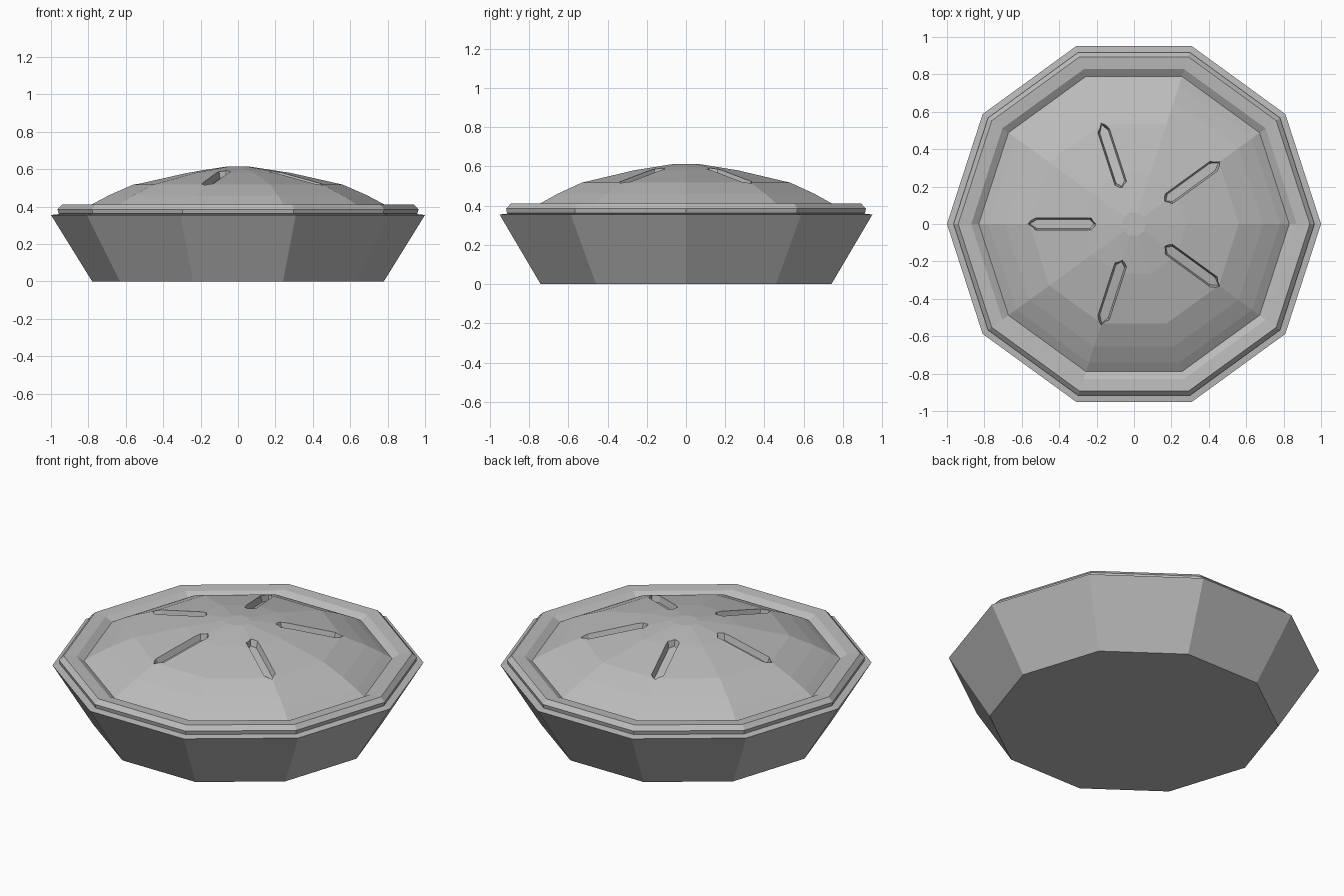
import bpy, bmesh
from math import cos, sin, pi, radians
from mathutils import Matrix, Vector

SIDES = 10

cube = bpy.data.objects.get("Cube")
if cube:
    bpy.data.objects.remove(cube, do_unlink=True)

grey = bpy.data.materials.new("plain grey")
grey.use_nodes = True
colour = (0.5, 0.5, 0.5, 1)
grey.diffuse_color = colour
grey.node_tree.nodes["Principled BSDF"].inputs["Base Color"].default_value = colour


def make_object(name, bm):
    bmesh.ops.recalc_face_normals(bm, faces=bm.faces)
    mesh = bpy.data.meshes.new(name)
    bm.to_mesh(mesh)
    bm.free()
    mesh.materials.append(grey)
    obj = bpy.data.objects.new(name, mesh)
    bpy.context.collection.objects.link(obj)
    return obj


def loft(bm, rings):
    """Skin a closed solid through rings of equal point count."""
    loops = [[bm.verts.new(p) for p in ring] for ring in rings]
    for low, high in zip(loops, loops[1:]):
        for i in range(len(low)):
            j = (i + 1) % len(low)
            bm.faces.new((low[i], low[j], high[j], high[i]))
    bm.faces.new(loops[0][::-1])
    bm.faces.new(loops[-1])


def lathe(name, profile):
    bm = bmesh.new()
    loft(bm, [[(r * cos(2 * pi * i / SIDES), r * sin(2 * pi * i / SIDES), z)
               for i in range(SIDES)] for r, z in profile])
    return make_object(name, bm)


# Pan with flared sides and a flat lip
lathe("pan", [(0.78, 0), (1.0, 0.355), (0.95, 0.36)])

# Raised crust edge, the groove inside it, and the domed lid
crust = lathe("pie_crust", [
    (0.92, 0.35), (0.96, 0.362), (0.965, 0.385), (0.94, 0.41), (0.87, 0.405),
    (0.83, 0.38), (0.78, 0.412), (0.69, 0.46), (0.56, 0.517),
    (0.28, 0.58), (0.065, 0.613)])

# Five radial steam slits, tilted to follow the dome and narrower at the floor
OUTLINE = [(0.20, 0), (0.225, 0.036), (0.53, 0.036),
           (0.57, 0), (0.53, -0.036), (0.225, -0.036)]
MIDDLE = 0.385


def slit_ring(turn, shrink, offset):
    ring = []
    for r, side in OUTLINE:
        x = r - shrink * (1 if r > MIDDLE else -1)
        y = side * (1 - shrink / 0.036)
        z = 0.557 - 0.22 * (x - MIDDLE) + offset
        ring.append(turn @ Vector((x, y, z)))
    return ring


bm = bmesh.new()
for k in range(5):
    turn = Matrix.Rotation(radians(36 + 72 * k), 3, "Z")
    loft(bm, [slit_ring(turn, 0.012, -0.04), slit_ring(turn, -0.012, 0.06)])
cutter = make_object("slit_cutter", bm)
cutter.hide_render = True

cut = crust.modifiers.new("steam_slits", "BOOLEAN")
cut.operation = "DIFFERENCE"
cut.solver = "EXACT"
cut.object = cutter
bpy.context.view_layer.objects.active = crust
bpy.ops.object.modifier_apply(modifier=cut.name)
bpy.data.objects.remove(cutter, do_unlink=True)
